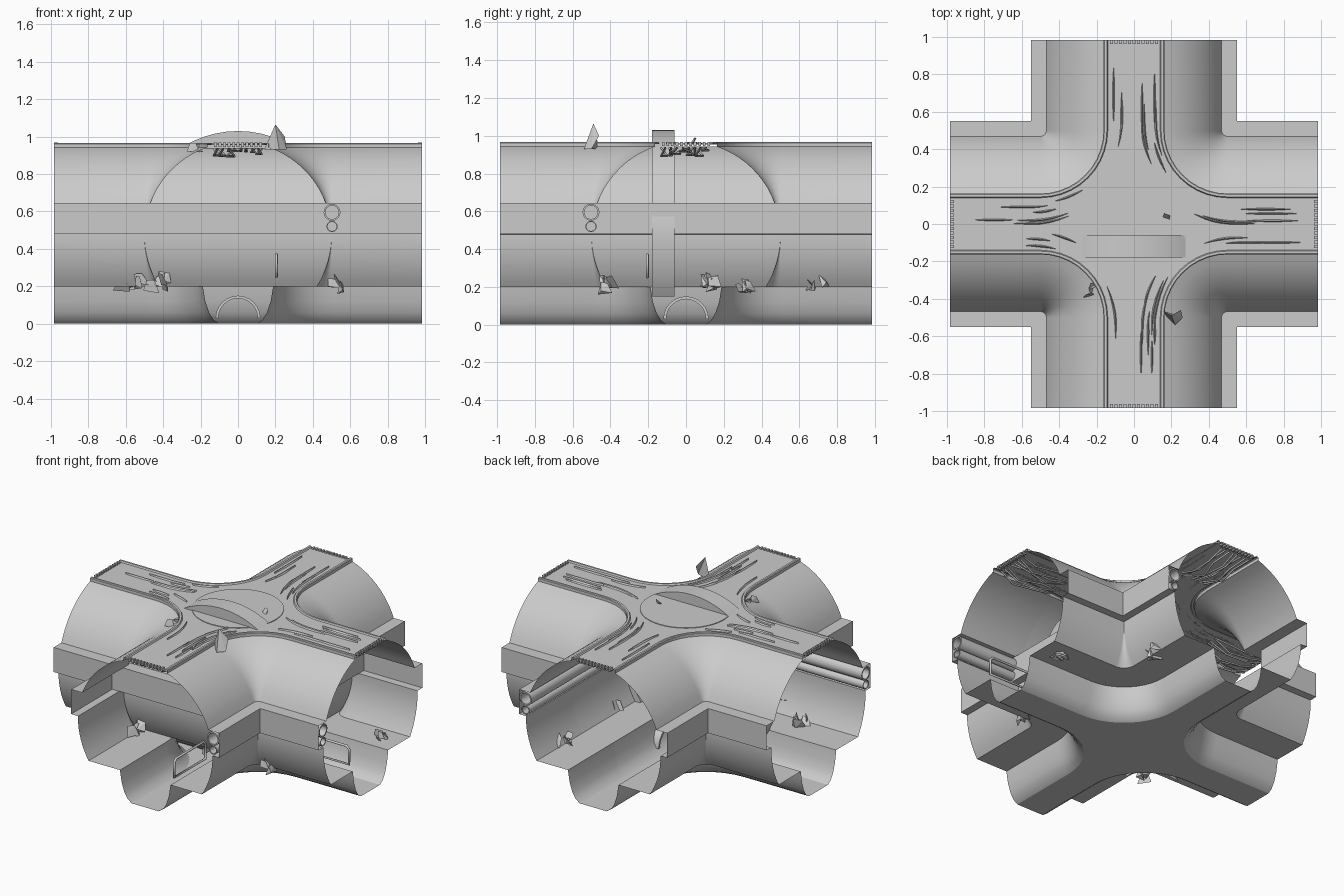
import bpy, bmesh, math, random
from mathutils import Vector, Matrix

if "Cube" in bpy.data.objects:
    bpy.data.objects.remove(bpy.data.objects["Cube"])
random.seed(4)
L, N = 0.985, 10


def finish(name, verts, faces, smooth=None):
    me = bpy.data.meshes.new(name)
    me.from_pydata([tuple(v) for v in verts], [], faces)
    ob = bpy.data.objects.new(name, me)
    bpy.context.collection.objects.link(ob)
    if smooth:
        bm = bmesh.new()
        bm.from_mesh(me)
        bmesh.ops.remove_doubles(bm, verts=bm.verts, dist=1e-5)
        bmesh.ops.recalc_face_normals(bm, faces=bm.faces)
        bm.to_mesh(me)
        bm.free()
        bpy.ops.object.select_all(action='DESELECT')
        ob.select_set(True)
        bpy.context.view_layer.objects.active = ob
        bpy.ops.object.shade_smooth_by_angle(angle=math.radians(smooth))
    return ob


def path(d, q=0, end=L):
    """plan line of one junction corner at distance d from the tunnel axes"""
    pts = [(end, d)]
    for i in range(N + 1):
        a = i / N * math.pi / 2
        r = 0.5 - d
        pts.append((0.5 - r * math.sin(a), 0.5 - r * math.cos(a)) if r > 0 else (d, d))
    pts.append((d, end))
    c, s = [(1, 0), (0, 1), (-1, 0), (0, -1)][q]
    return [(x * c - y * s, x * s + y * c) for x, y in pts]


def sweep(name, prof, quads=(0, 1, 2, 3), smooth=35, end=L):
    V, F = [], []
    for q in quads:
        rows = [path(d, q, end) for d, z in prof]
        b, n = len(V), len(rows[0])
        for row, (d, z) in zip(rows, prof):
            V += [(x, y, z) for x, y in row]
        F += [(b + i * n + j, b + i * n + j + 1, b + (i + 1) * n + j + 1, b + (i + 1) * n + j)
              for i in range(len(prof) - 1) for j in range(n - 1)]
    return finish(name, V, F, smooth)


def cross_plate(name, d, z, end=L):
    V = [(x, y, z) for q in range(4) for x, y in path(d, q, end)]
    return finish(name, V, [tuple(range(len(V)))])


def boxes(name, items):
    V, F = [], []
    for (cx, cy, cz), (sx, sy, sz) in items:
        b = len(V)
        V += [(cx + i * sx / 2, cy + j * sy / 2, cz + k * sz / 2)
              for i in (-1, 1) for j in (-1, 1) for k in (-1, 1)]
        F += [tuple(b + i for i in f) for f in
              ((0, 1, 3, 2), (4, 6, 7, 5), (0, 4, 5, 1), (2, 3, 7, 6), (0, 2, 6, 4), (1, 5, 7, 3))]
    return finish(name, V, F)


def tube(name, pts, r, cyclic=False):
    cu = bpy.data.curves.new(name, 'CURVE')
    cu.dimensions = '3D'
    cu.bevel_depth, cu.bevel_resolution = r, 3
    sp = cu.splines.new('POLY')
    sp.points.add(len(pts) - 1)
    for p, c in zip(sp.points, pts):
        p.co = (*c, 1)
    sp.use_cyclic_u = cyclic
    ob = bpy.data.objects.new(name, cu)
    bpy.context.collection.objects.link(ob)
    return ob


def arc(a0, a1, n, r=0.5, cz=0.47):
    return [(r * math.cos(math.radians(a0 + (a1 - a0) * i / n)),
             cz + r * math.sin(math.radians(a0 + (a1 - a0) * i / n))) for i in range(n + 1)]


# tunnel shell: channel, bench, lower wall, side niche and vault
channel = [(0.10, 0.0), (0.13, 0.02), (0.155, 0.06), (0.175, 0.12), (0.188, 0.2)]
lower = arc(-32.7, 1, 8)
niche = [(0.55, 0.48), (0.55, 0.645)]
vault = arc(20.5, 71, 10)
prof = channel + lower + niche + vault
sweep("tunnel_shell", prof)
cross_plate("channel_floor", 0.10, 0.0)

# walls that close off the front and right stubs
V, F = [], []
for k in range(2):
    for d, z in prof:
        b = len(V)
        ends = [(-max(d, .5), -d, z), (max(d, .5), -d, z)]
        V += [(-y, x, z) if k else (x, y, z) for x, y, z in ends]
        if d != prof[0][0] or z > 0:
            F.append((b - 2, b - 1, b + 1, b))
finish("blocking_walls", V, F, 35)

# culvert mouths at the foot of the closed walls
for k in range(2):
    V, F = [], []
    for i in range(13):
        a = math.pi * i / 12
        for rr, dy in ((0.12, -0.21), (0.12, -0.12), (0.105, -0.12), (0.105, -0.21)):
            x, y, z = rr * math.cos(a), dy, 0.03 + rr * math.sin(a)
            V.append((-y, x, z) if k else (x, y, z))
    F = [(4 * i + j, 4 * i + (j + 1) % 4, 4 * i + 4 + (j + 1) % 4, 4 * i + 4 + j)
         for i in range(12) for j in range(4)]
    finish("culvert_mouth", V, F, 35)

# road deck with raised kerb
sweep("deck_kerb", [(0.163, 0.942), (0.163, 0.962), (0.158, 0.966), (0.145, 0.966), (0.140, 0.957)])
cross_plate("road_deck", 0.142, 0.957)

# round plate in the middle of the deck
V = [(0.28 * math.cos(i * math.pi / 20), 0.28 * math.sin(i * math.pi / 20), z)
     for z in (0.955, 0.961) for i in range(40)]
finish("centre_plate", V, [tuple(range(40, 80))] +
       [(i, (i + 1) % 40, 40 + (i + 1) % 40, 40 + i) for i in range(40)])

# support rib passing through the roof
V, F = [], []
M = 40
for i in range(M + 1):
    a = math.radians(-35 + 250 * i / M)
    for r, y in ((0.56, -0.18), (0.56, -0.06), (0.46, -0.06), (0.46, -0.18)):
        V.append((r * math.cos(a), y, 0.47 + r * math.sin(a)))
F = [(4 * i + j, 4 * i + (j + 1) % 4, 4 * i + 4 + (j + 1) % 4, 4 * i + 4 + j)
     for i in range(M) for j in range(4)] + [(0, 1, 2, 3), (4 * M + 3, 4 * M + 2, 4 * M + 1, 4 * M)]
finish("support_rib", V, F, 30)


def ring(x, y, q):
    c, s = [(1, 0), (0, 1), (-1, 0), (0, -1)][q]
    return x * c - y * s, x * s + y * c


# broken deck ends, hanging bars below and cracks above, per arm
teeth = []
for q in range(4):
    for i in range(11):
        x, y = ring(L - 0.012, -0.12 + 0.024 * i, q)
        teeth.append(((x, y, 0.957), (0.02, 0.014, 0.022) if q % 2 == 0 else (0.014, 0.02, 0.022)))
    for i in range(8):
        y0 = -0.11 + 0.031 * i
        w, h = random.uniform(-.04, .04), random.uniform(0.89, 0.925)
        pts = [(L - .02, y0, .935), (.85, y0 + w, h), (.7, y0 - w / 2, h), (.56, y0 + w, .935)]
        tube("hanging_bar", [(*ring(x, y, q), z) for x, y, z in pts], 0.006)
    V, F = [], []
    for i in range(9):
        d = random.uniform(-0.12, 0.12)
        s, ln = random.uniform(0.25, 0.65), random.uniform(0.12, 0.3)
        b = len(V)
        for j in range(7):
            t = j / 6
            x = s + ln * t
            bend = max(0, 0.55 - x) ** 2 * 1.0 * (1 if d > 0 else -1)
            w = 0.006 * math.sin(math.pi * t) + 0.0008
            for o, z in ((-w, .956), (0, .967), (w, .956)):
                V.append((*ring(x, d + bend + o, q), z))
        F += [(b + 3 * j + k, b + 3 * j + k + 1, b + 3 * j + k + 4, b + 3 * j + k + 3)
              for j in range(6) for k in (0, 1)]
    finish("deck_cracks", V, F)
boxes("deck_end_teeth", teeth)

# pairs of open service pipes along the niches
for k in range(2):
    for z, r in ((0.595, 0.045), (0.52, 0.03)):
        V, F = [], []
        for i in range(16):
            a = i * math.pi / 8
            for rr, e in ((r * .8, -0.9), (r * .8, -L), (r, -L), (r, L), (r * .8, L), (r * .8, 0.9)):
                o = 0.503 + rr * math.cos(a)
                V.append((o, e, z + rr * math.sin(a)) if k else (e, -o, z + rr * math.sin(a)))
        F = [(6 * i + j, 6 * i + j + 1, 6 * ((i + 1) % 16) + j + 1, 6 * ((i + 1) % 16) + j)
             for i in range(16) for j in range(5)]
        finish("service_pipe", V, F, 40)

# low hand rails on the bench near the blocked ends
for k in range(2):
    pts = [(-0.97, .25), (-0.97, .35), (-0.95, .37), (-0.66, .37), (-0.64, .35), (-0.64, .25)]
    tube("hand_rail", [(-y, -0.205, z) if k else (0.205, y, z) for y, z in pts], 0.008, True)


# broken shards and rubble
def shards(name, centre, n, spread, size):
    V, F = [], []
    for i in range(n):
        c = Vector(centre) + Vector([random.uniform(-1, 1) * s for s in spread])
        R = Matrix.Rotation(random.uniform(0, 6), 3, 'Z') @ Matrix.Rotation(random.uniform(-.7, .7), 3, 'X')
        b = len(V)
        for x, y, z in ((-.5, 0, -.3), (.5, 0, -.4), (.2, .25, -.2), (.3, .1, .5), (-.3, .1, .4)):
            V.append(c + R @ Vector((x, y, z)) * size * random.uniform(.7, 1.2))
        F += [tuple(b + v for v in f) for f in
              ((0, 2, 1), (0, 1, 3), (0, 3, 4), (1, 2, 3), (2, 4, 3), (0, 4, 2))]
    finish(name, V, F)


for c, n, sp in (((-.46, -.5, .22), 7, (.11, .05, .02)), ((-.6, -.36, .22), 5, (.06, .06, .02)),
                 ((.47, .1, .22), 5, (.05, .06, .02)), ((.42, .7, .22), 4, (.04, .06, .02)),
                 ((.8, .3, .2), 4, (.08, .03, .01)), ((.5, -.42, .21), 4, (.05, .03, .02))):
    shards("rubble", c, n, sp, 0.085)
V = [(.14, -.46, .93), (.26, -.5, .93), (.22, -.54, .93), (.2, -.49, 1.065), (.25, -.46, 1.0)]
finish("roof_shard", V, [(0, 1, 3), (1, 2, 3), (2, 0, 3), (1, 4, 3), (0, 2, 1)])
shards("small_shard", (-.23, -.37, .94), 3, (.02, .06, .01), 0.06)
shards("small_shard", (.18, .03, .97), 1, (.01, .01, .0), 0.05)
